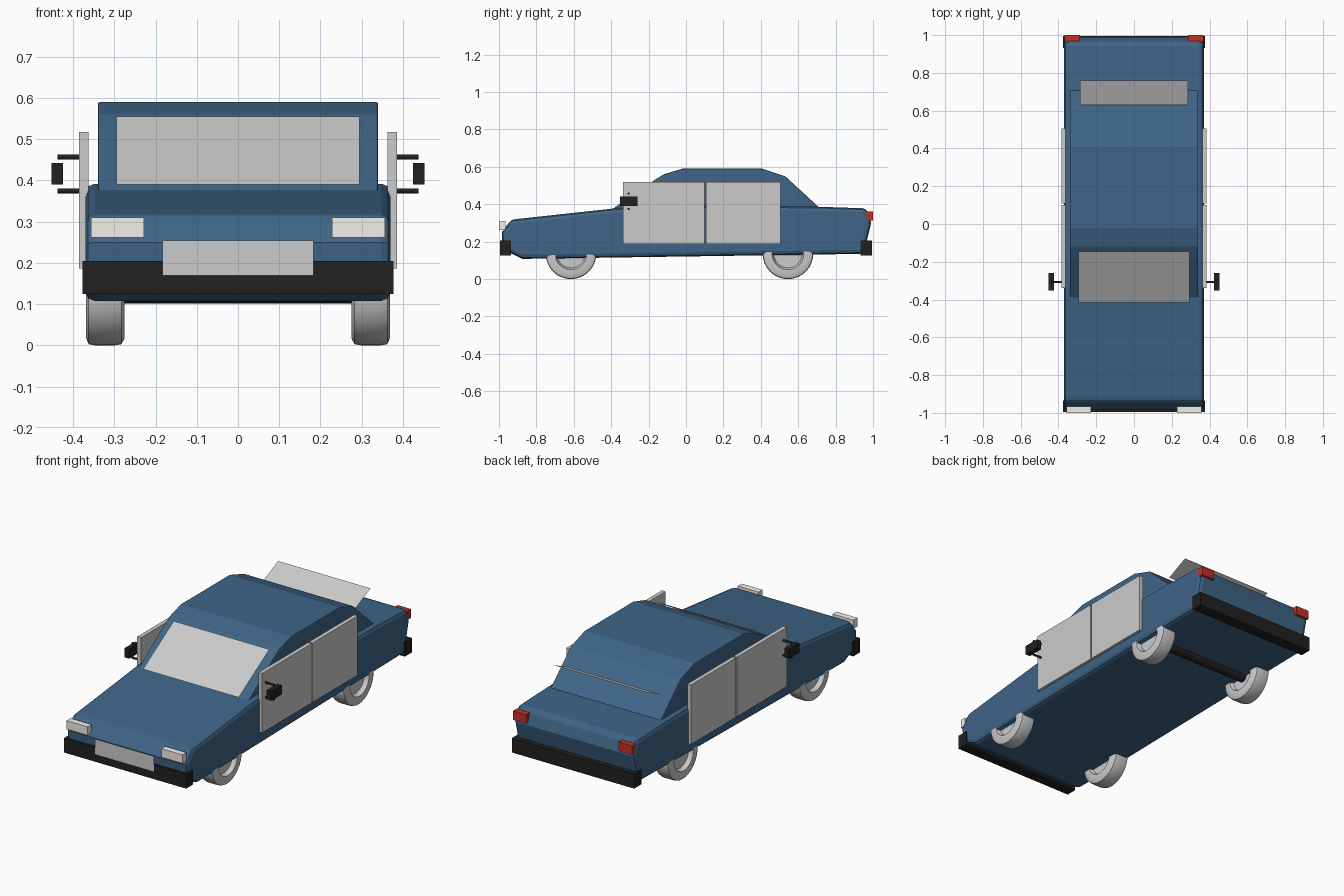
import bpy, bmesh, math
from mathutils import Vector

if "Cube" in bpy.data.objects:
    bpy.data.objects.remove(bpy.data.objects["Cube"])


def material(name, rgb):
    m = bpy.data.materials.new(name)
    m.diffuse_color = (*rgb, 1)
    m.use_nodes = True
    m.node_tree.nodes["Principled BSDF"].inputs["Base Color"].default_value = m.diffuse_color
    return m


BLUE = material("blue_paint", (0.05, 0.13, 0.24))
BLACK = material("black_trim", (0.015, 0.015, 0.015))
RED = material("red_lens", (0.55, 0.03, 0.02))
CREAM = material("cream_lens", (0.9, 0.86, 0.8))


def finish(name, bm, mat=None, bevel=0, segments=2, smooth=False):
    bmesh.ops.recalc_face_normals(bm, faces=bm.faces)
    me = bpy.data.meshes.new(name)
    bm.to_mesh(me)
    bm.free()
    ob = bpy.data.objects.new(name, me)
    bpy.context.collection.objects.link(ob)
    if mat:
        me.materials.append(mat)
    if bevel:
        b = ob.modifiers.new("bevel", 'BEVEL')
        b.width, b.segments, b.angle_limit = bevel, segments, math.radians(40)
    if smooth:
        bpy.ops.object.select_all(action='DESELECT')
        ob.select_set(True)
        bpy.context.view_layer.objects.active = ob
        bpy.ops.object.shade_smooth_by_angle(angle=math.radians(35))
    return ob


def box(name, lo, hi, mat=None):
    bm = bmesh.new()
    bmesh.ops.create_cube(bm, size=1)
    for v in bm.verts:
        v.co = Vector([(a + b) / 2 + c * (b - a) for a, b, c in zip(lo, hi, v.co)])
    return finish(name, bm, mat)


def side_extrusion(name, profile, half, mat, bevel):
    """Extrude a (y, z) profile across the car's width."""
    bm = bmesh.new()
    face = bm.faces.new([bm.verts.new((-half, y, z)) for y, z in profile])
    new = bmesh.ops.extrude_face_region(bm, geom=[face])['geom']
    bmesh.ops.translate(bm, vec=(2 * half, 0, 0),
                        verts=[g for g in new if isinstance(g, bmesh.types.BMVert)])
    return finish(name, bm, mat, bevel)


def panel(name, half, low, high):
    """Thin sheet between a lower and an upper (y, z) edge."""
    bm = bmesh.new()
    bm.faces.new([bm.verts.new(p) for p in ((-half, *low), (half, *low),
                                            (half, *high), (-half, *high))])
    return finish(name, bm)


def lathe(name, profile, y, z, mat=None, steps=32):
    """Spin an (x, radius) profile about an axle parallel to x."""
    bm = bmesh.new()
    vs = [bm.verts.new((x, y, z + r)) for x, r in profile]
    es = [bm.edges.new(p) for p in zip(vs, vs[1:])]
    bmesh.ops.spin(bm, geom=vs + es, cent=(0, y, z), axis=(1, 0, 0),
                   angle=math.tau, steps=steps)
    bmesh.ops.remove_doubles(bm, verts=bm.verts, dist=1e-4)
    return finish(name, bm, mat, smooth=True)


# Lower body and cabin
side_extrusion("body", [(-0.985, 0.25), (-0.935, 0.318), (-0.38, 0.378), (-0.2, 0.392),
                        (0.7, 0.387), (0.965, 0.378), (0.99, 0.30), (0.95, 0.135),
                        (-0.875, 0.108), (-0.98, 0.16)], 0.37, BLUE, 0.022)
side_extrusion("cabin", [(-0.40, 0.37), (-0.19, 0.515), (-0.12, 0.56), (-0.02, 0.59),
                         (0.41, 0.59), (0.53, 0.55), (0.715, 0.38), (0.715, 0.36),
                         (-0.40, 0.36)], 0.34, BLUE, 0.015)

# Glass and grille sheets
panel("windscreen", 0.295, (-0.415, 0.39), (-0.145, 0.555))
panel("rear_window", 0.285, (0.63, 0.487), (0.76, 0.547))
panel("grille", 0.183, (-1.0, 0.17), (-1.0, 0.255))

# Bumpers
box("front_bumper", (-0.377, -0.995, 0.125), (0.377, -0.935, 0.205), BLACK)
box("rear_bumper", (-0.377, 0.932, 0.125), (0.377, 0.995, 0.205), BLACK)

# Parts repeated on both sides
for s, side in ((-1, "left"), (1, "right")):
    def side_box(name, x, y, z, mat=None):
        xs = sorted((s * x[0], s * x[1]))
        box(f"{side}_{name}", (xs[0], y[0], z[0]), (xs[1], y[1], z[1]), mat)

    side_box("front_door", (0.362, 0.385), (-0.338, 0.100), (0.187, 0.518))
    side_box("rear_door", (0.362, 0.385), (0.108, 0.505), (0.187, 0.518))
    side_box("headlight", (0.228, 0.357), (-1.0, -0.965), (0.262, 0.310), CREAM)
    side_box("tail_light", (0.285, 0.367), (0.965, 1.0), (0.312, 0.362), RED)
    # Wing mirror with two stays
    side_box("mirror", (0.424, 0.452), (-0.353, -0.260), (0.39, 0.442), BLACK)
    for z in (0.375, 0.457):
        lathe(f"{side}_mirror_stay", [(s * 0.375, 0), (s * 0.375, 0.006),
                                      (s * 0.438, 0.006), (s * 0.438, 0)],
              -0.307, z, BLACK, 12)
    # Wheels with a recessed hub
    for y, end in ((-0.615, "front"), (0.545, "rear")):
        lathe(f"{side}_{end}_wheel",
              [(s * x, r) for x, r in ((0.295, 0), (0.295, 0.075), (0.275, 0.085),
                                       (0.275, 0.118), (0.283, 0.132), (0.3, 0.135),
                                       (0.345, 0.135), (0.362, 0.132), (0.368, 0.118),
                                       (0.368, 0.085), (0.345, 0.075), (0.345, 0))],
              y, 0.135)

# Rear axle
lathe("rear_axle", [(-0.3, 0), (-0.3, 0.03), (0.3, 0.03), (0.3, 0)], 0.545, 0.132, BLACK, 16)
